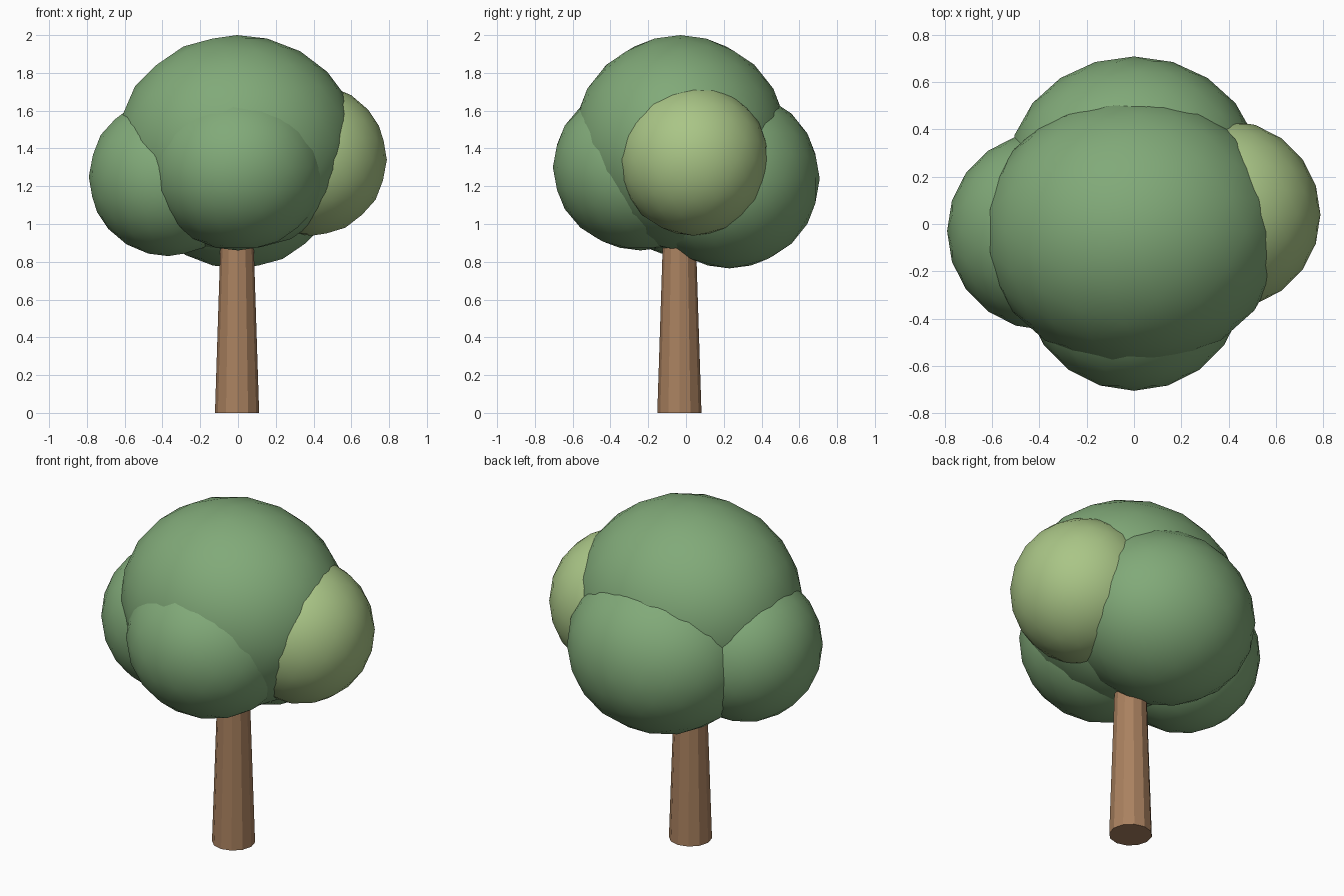
import bpy
import math

if "Cube" in bpy.data.objects:
    bpy.data.objects.remove(bpy.data.objects["Cube"])


def material(name, color):
    m = bpy.data.materials.new(name)
    m.diffuse_color = (*color, 1)
    m.use_nodes = True
    m.node_tree.nodes["Principled BSDF"].inputs["Base Color"].default_value = m.diffuse_color
    return m


green = material("leaf_green", (0.22, 0.40, 0.19))
lime = material("light_leaf", (0.40, 0.56, 0.24))
brown = material("bark", (0.40, 0.22, 0.115))


# Leaf clumps: low-poly spheres with smooth shading
def clump(name, center, radii, mat):
    bpy.ops.mesh.primitive_ico_sphere_add(subdivisions=3, radius=1, location=center)
    ob = bpy.context.object
    ob.name = name
    ob.scale = radii
    bpy.ops.object.transform_apply(location=False, rotation=False, scale=True)
    bpy.ops.object.shade_smooth()
    ob.data.materials.append(mat)


clump("crown_top", (-0.005, -0.03, 1.43), (0.635, 0.57, 0.57), green)
clump("crown_front", (0, -0.24, 1.30), (0.47, 0.465, 0.44), green)
clump("crown_back", (0, 0.23, 1.24), (0.53, 0.478, 0.475), green)
clump("crown_left", (-0.37, -0.03, 1.25), (0.42, 0.42, 0.42), green)
clump("crown_right", (0.39, 0.04, 1.34), (0.398, 0.398, 0.402), lime)

# Tapered trunk reaching into the crown
bpy.ops.mesh.primitive_cone_add(vertices=12, radius1=0.117, radius2=0.083,
                                depth=1.05, location=(-0.005, -0.035, 0.525))
trunk = bpy.context.object
trunk.name = "trunk"
trunk.data.materials.append(brown)
